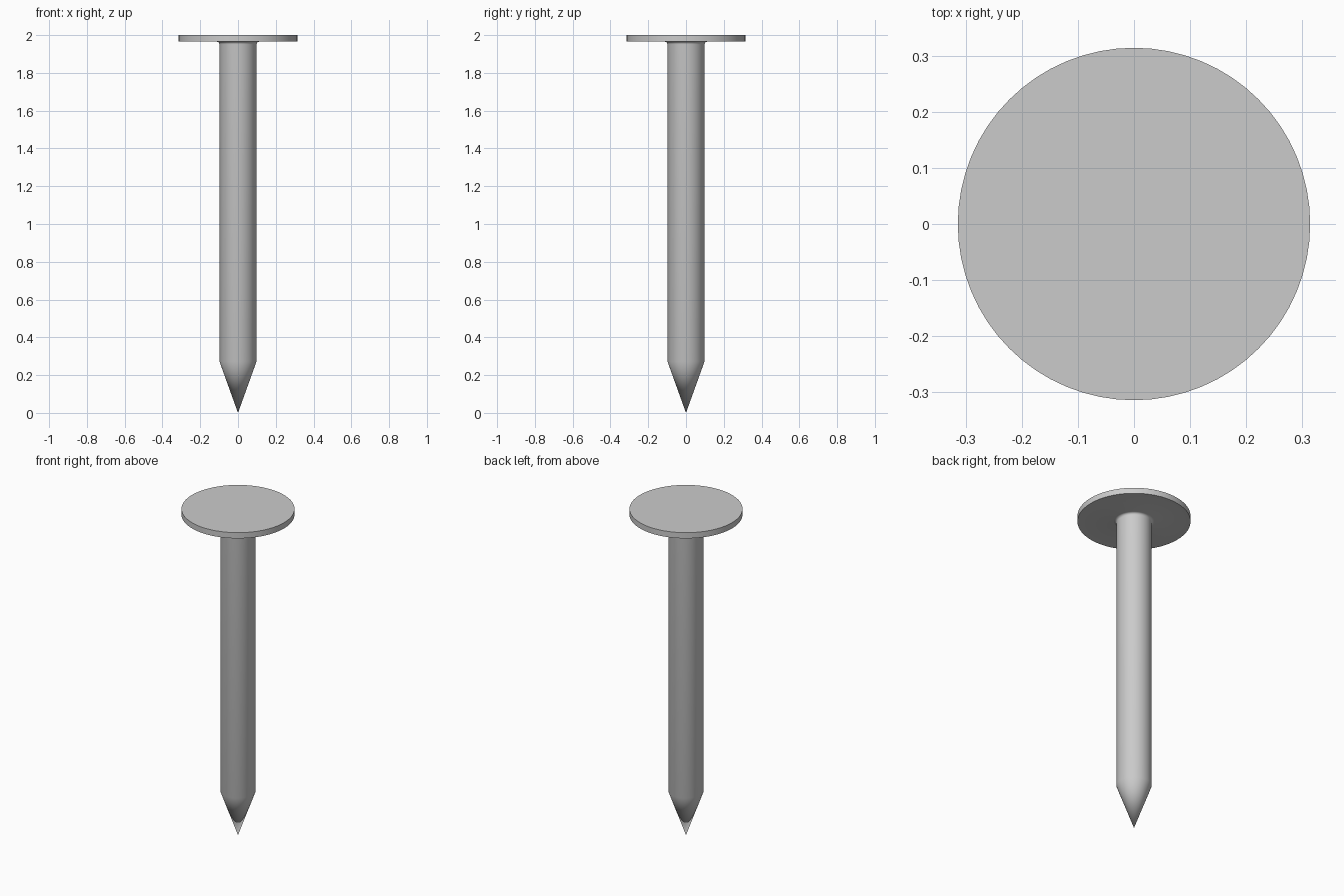
import bpy, bmesh, math

if "Cube" in bpy.data.objects:
    bpy.data.objects.remove(bpy.data.objects["Cube"])

SIDES = 64
HEAD_R, HEAD_Z = 0.314, 1.965
SHAFT_R, TIP_H, FILLET = 0.098, 0.272, 0.014

# Half profile of the nail (radius, height): tip, shaft, fillet, head
profile = [(0, 0), (SHAFT_R, TIP_H)]
for i in range(5):
    a = math.radians(90 * i / 4)
    profile.append((SHAFT_R + FILLET * (1 - math.cos(a)),
                    HEAD_Z - FILLET * (1 - math.sin(a))))
profile += [(HEAD_R, HEAD_Z), (HEAD_R, 2), (0, 2)]

# Turn the profile around the z axis
bm = bmesh.new()
verts = [bm.verts.new((r, 0, z)) for r, z in profile]
edges = [bm.edges.new(pair) for pair in zip(verts, verts[1:])]
bmesh.ops.spin(bm, geom=verts + edges, cent=(0, 0, 0), axis=(0, 0, 1),
               angle=math.tau, steps=SIDES)
bmesh.ops.remove_doubles(bm, verts=bm.verts[:], dist=0.0005)
bmesh.ops.recalc_face_normals(bm, faces=bm.faces[:])

mesh = bpy.data.meshes.new("nail")
bm.to_mesh(mesh)
bm.free()
nail = bpy.data.objects.new("nail", mesh)
bpy.context.collection.objects.link(nail)

# Smooth round surfaces, crisp head rim
bpy.context.view_layer.objects.active = nail
nail.select_set(True)
bpy.ops.object.shade_smooth_by_angle(angle=math.radians(30))
